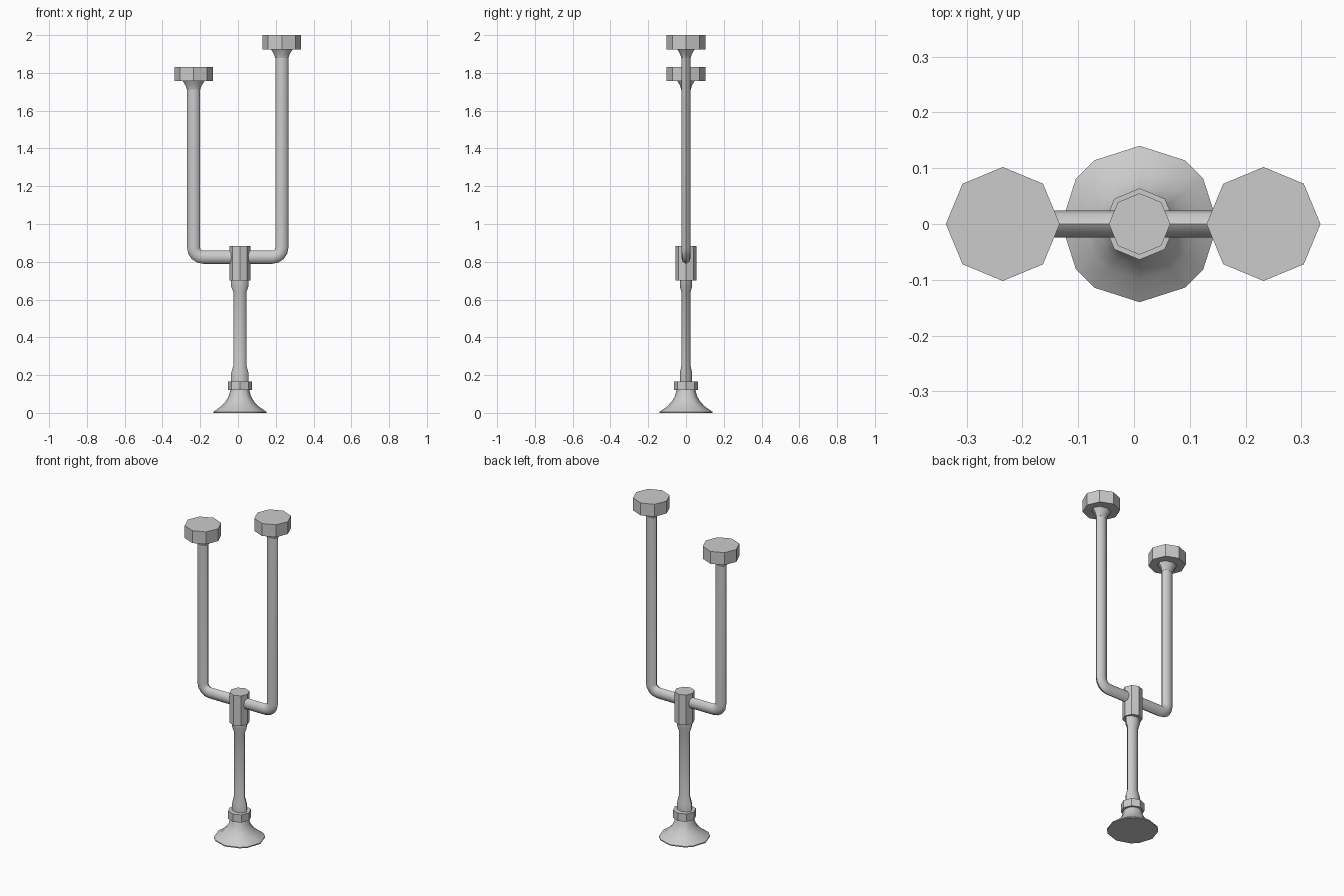
import bpy
from math import cos, sin, pi, radians
from mathutils import Vector

if "Cube" in bpy.data.objects:
    bpy.data.objects.remove(bpy.data.objects["Cube"])

OCT = [i * 45 for i in range(8)]
# Base outline: octagon with chamfered diagonal corners
BASE = [q + a for q in (0, 90, 180, 270) for a in (0, 35.5, 54.5)]


def skin(name, rings, angle):
    """Join equal rings of points into a capped, smooth-by-angle tube."""
    n = len(rings[0])
    verts = [v for r in rings for v in r]
    faces = [tuple(reversed(range(n))),
             tuple(range(len(verts) - n, len(verts)))]
    for k in range(len(rings) - 1):
        for i in range(n):
            j = (i + 1) % n
            faces.append((k * n + i, k * n + j, k * n + n + j, k * n + n + i))
    mesh = bpy.data.meshes.new(name)
    mesh.from_pydata(verts, [], faces)
    mesh.polygons.foreach_set("use_smooth", [True] * len(faces))
    mesh.set_sharp_from_angle(angle=radians(angle))
    ob = bpy.data.objects.new(name, mesh)
    bpy.context.collection.objects.link(ob)
    return ob


def lathe(name, cx, profile, angles=OCT, angle=50):
    """Stack elliptical rings given as (rx, ry, z)."""
    rings = [[(cx + rx * cos(radians(a)), ry * sin(radians(a)), z)
              for a in angles] for rx, ry, z in profile]
    return skin(name, rings, angle)


def sweep(name, path, side, wide=0.0345, thin=0.0245):
    """Sweep a flattened octagon along a path in the xz plane."""
    rings = []
    for i, p in enumerate(path):
        d = (path[min(i + 1, len(path) - 1)] - path[max(i - 1, 0)]).normalized()
        nrm = Vector((d.z, 0, -d.x))
        rings.append([p + nrm * wide * cos(radians(a))
                      + Vector((0, thin * sin(radians(a)), 0)) for a in OCT])
    return skin(name, rings, 50)


CX = 0.01

# Flared foot and its collar
lathe("foot", CX, [(.14, .14, 0), (.14, .14, .006), (.10, .10, .034),
                   (.075, .075, .06), (.058, .058, .09), (.049, .049, .125)], BASE)
lathe("foot_collar", CX, [(.064, .064, .12), (.064, .064, .167)], angle=30)

# Stem, thickened at both ends
lathe("stem", CX, [(.046, .033, .16), (.046, .033, .21), (.035, .024, .25),
                   (.035, .024, .64), (.046, .033, .67), (.046, .033, .705)])

# Hub joining stem and arms
lathe("hub", CX, [(.055, .055, .70), (.055, .055, .883)], angle=30)

# Two bent arms with candle cups
BEND, ARM_Z = 0.05, 0.824
for label, s, x, cup_z in (("left", -1, -.235, 1.757), ("right", 1, .232, 1.925)):
    path = [Vector((CX, 0, ARM_Z))]
    for k in range(5):
        t = k * pi / 8
        path.append(Vector((x - s * BEND * (1 - sin(t)), 0,
                            ARM_Z + BEND * (1 - cos(t)))))
    path.append(Vector((x, 0, cup_z - .02)))
    sweep(label + "_arm", path, s)
    lathe(label + "_cup", x, [(.035, .025, cup_z - .045), (.042, .031, cup_z - .025),
                              (.058, .046, cup_z), (.102, .102, cup_z),
                              (.102, .102, cup_z + .075)], angle=40)
